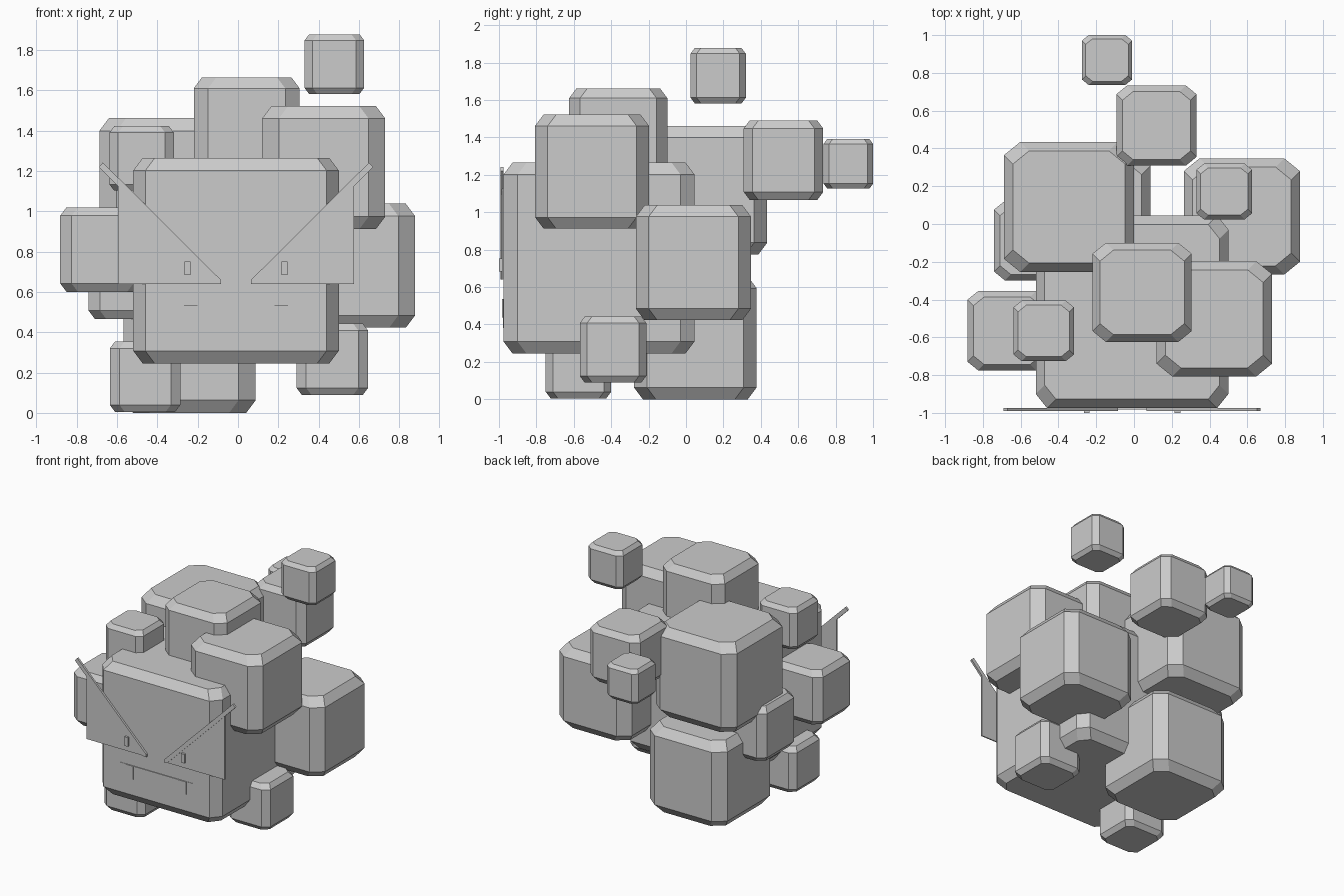
import bpy
import bmesh

default = bpy.data.objects.get("Cube")
if default:
    bpy.data.objects.remove(default, do_unlink=True)

# One plain grey for everything
grey = bpy.data.materials.new("plain_grey")
grey.use_nodes = True
COLOUR = (0.6, 0.6, 0.6, 1)
grey.diffuse_color = COLOUR
grey.node_tree.nodes["Principled BSDF"].inputs["Base Color"].default_value = COLOUR

FACE_X = -0.01    # symmetry line of the face
FACE_Y = -0.975   # front of the main block


def finish(name, bm):
    bmesh.ops.recalc_face_normals(bm, faces=bm.faces)
    mesh = bpy.data.meshes.new(name)
    bm.to_mesh(mesh)
    bm.free()
    mesh.materials.append(grey)
    obj = bpy.data.objects.new(name, mesh)
    bpy.context.collection.objects.link(obj)
    return obj


def octagon(bm, half, cx, cy, z):
    """Square ring with cut corners, counter-clockwise."""
    a, b = half - cx, half - cy
    pts = [(half, -b), (half, b), (a, half), (-a, half),
           (-half, b), (-half, -b), (-a, -half), (a, -half)]
    return [bm.verts.new((x, y, z)) for x, y in pts]


def block(name, centre, size, corner=None):
    """Chamfered cube made of four stacked octagon rings."""
    bm = bmesh.new()
    bev = min(0.063, size * 0.1)
    cx, cy = corner or (bev * 1.35, bev * 1.1)
    h = size / 2
    inset = h - bev * 0.75
    rings = [octagon(bm, half, cx, cy, z) for half, z in
             ((inset, -h), (h, bev - h), (h, h - bev), (inset, h))]
    for low, high in zip(rings, rings[1:]):
        for i in range(8):
            j = (i + 1) % 8
            bm.faces.new((low[i], low[j], high[j], high[i]))
    bm.faces.new(rings[0])
    bm.faces.new(rings[-1])
    finish(name, bm).location = centre


def plate(name, outline, back, front, side=1):
    """Flat front-facing outline (x from the face centre, z) with thickness."""
    bm = bmesh.new()
    rows = [[bm.verts.new((FACE_X + side * x, y, z)) for x, z in outline]
            for y in (back, front)]
    for row in rows:
        bm.faces.new(row)
    for i in range(len(outline)):
        j = (i + 1) % len(outline)
        bm.faces.new((rows[0][i], rows[0][j], rows[1][j], rows[1][i]))
    finish(name, bm)


def rect(x0, x1, z0, z1):
    return [(x0, z0), (x1, z0), (x1, z1), (x0, z1)]


# Main block carrying the face
block("head_block", (-0.01, -0.465, 0.755), 1.02, (0.06, 0.075))

# Cluster of blocks around it
block("top_block", (0.043, -0.362, 1.4), 0.525)
block("top_front_left_block", (0.425, -0.502, 1.217), 0.61)
block("top_back_right_block", (-0.344, 0.09, 1.118), 0.688)
block("top_right_small_block", (-0.478, -0.566, 1.262), 0.32)
block("side_left_block", (0.571, 0.04, 0.73), 0.615)
block("side_right_block", (-0.672, -0.565, 0.81), 0.42)
block("side_right_back_block", (-0.531, -0.088, 0.675), 0.42)
block("bottom_back_block", (-0.24, 0.05, 0.328), 0.656)
block("bottom_right_block", (-0.461, -0.575, 0.18), 0.35)
block("bottom_left_block", (0.468, -0.39, 0.266), 0.355)
block("back_block", (0.119, 0.521, 1.278), 0.425)
block("tail_block", (-0.143, 0.868, 1.259), 0.265)
block("floating_block", (0.478, 0.172, 1.73), 0.295)

# Eyes, brows, pupils and fangs, one of each per side
for side, word in ((1, "left"), (-1, "right")):
    plate("eye_" + word, [(0.075, 0.64), (0.585, 0.64), (0.585, 1.13)],
          FACE_Y, FACE_Y - 0.009, side)
    plate("brow_" + word, [(0.075, 0.64), (0.1, 0.64), (0.68, 1.22),
                           (0.66, 1.242), (0.075, 0.66)],
          FACE_Y, FACE_Y - 0.016, side)
    plate("pupil_" + word, rect(0.225, 0.255, 0.683, 0.752),
          FACE_Y - 0.009, -1, side)
    plate("fang_" + word, rect(0.19, 0.257, 0.436, 0.535),
          FACE_Y, FACE_Y - 0.009, side)

# Mouth
plate("mouth", rect(-0.312, 0.312, 0.38, 0.535), FACE_Y, FACE_Y - 0.003)
plate("upper_lip", rect(-0.19, 0.19, 0.465, 0.535), FACE_Y, FACE_Y - 0.006)
